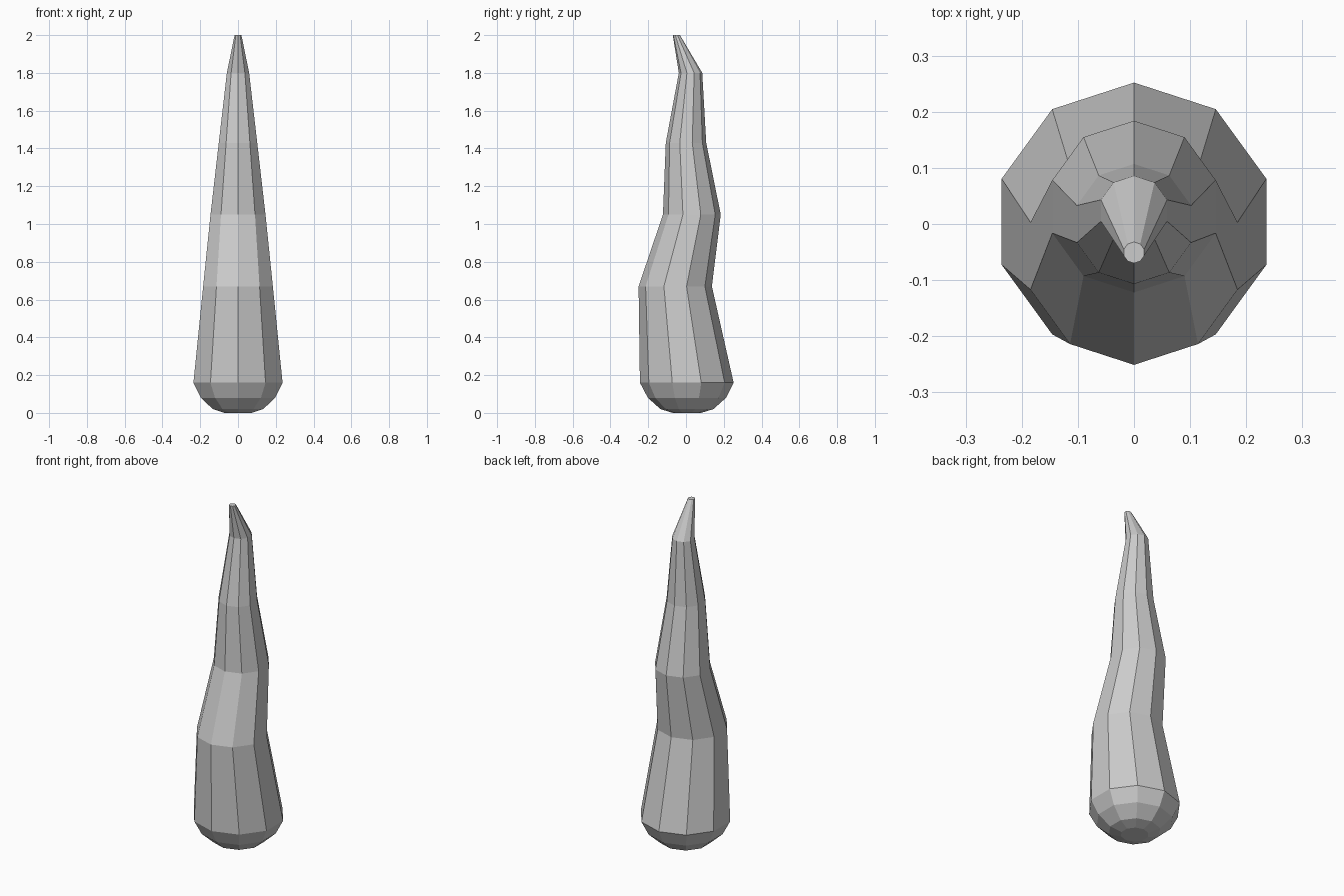
import bpy, bmesh
from math import sin, cos, tau

cube = bpy.data.objects.get("Cube")
if cube:
    bpy.data.objects.remove(cube, do_unlink=True)

SIDES = 10
# Height, centre y and radius of each ring, from base to tip
RINGS = [
    (0.0, 0.005, 0.075),
    (0.02, 0.005, 0.14),
    (0.08, 0.005, 0.207),
    (0.16, 0.004, 0.248),
    (0.67, -0.057, 0.194),
    (1.05, 0.031, 0.153),
    (1.43, 0.0, 0.107),
    (1.80, 0.024, 0.062),
    (2.0, -0.051, 0.019),
]

grey = bpy.data.materials.new("plain grey")
grey.use_nodes = True
colour = (0.6, 0.6, 0.6, 1)
grey.diffuse_color = colour
grey.node_tree.nodes["Principled BSDF"].inputs["Base Color"].default_value = colour

# Curving tapered horn with a rounded base
bm = bmesh.new()
loops = []
for z, y, r in RINGS:
    angles = [tau * i / SIDES for i in range(SIDES)]
    loops.append([bm.verts.new((r * sin(a), y + r * cos(a), z)) for a in angles])
for low, high in zip(loops, loops[1:]):
    for i in range(SIDES):
        j = (i + 1) % SIDES
        bm.faces.new((low[i], low[j], high[j], high[i]))
# Flat caps
bm.faces.new(loops[0])
bm.faces.new(loops[-1])
bmesh.ops.recalc_face_normals(bm, faces=bm.faces)

mesh = bpy.data.meshes.new("horn")
bm.to_mesh(mesh)
bm.free()
mesh.materials.append(grey)
horn = bpy.data.objects.new("horn", mesh)
bpy.context.collection.objects.link(horn)
